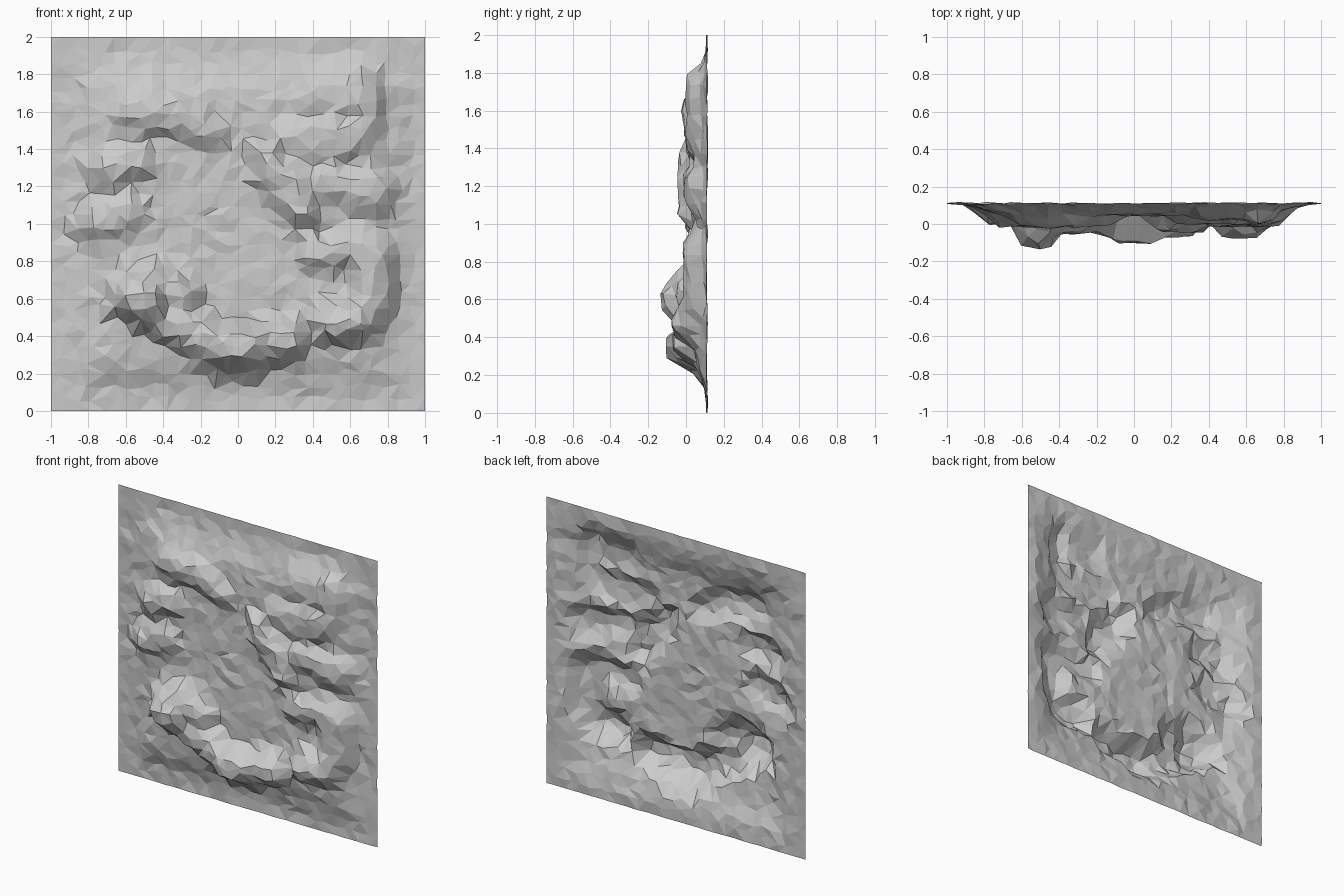
import bpy
import random
from mathutils import Vector
from mathutils.geometry import delaunay_2d_cdt, intersect_point_line

random.seed(7)
N = 29          # grid cells per side before jitter
BACK = 0.11     # y of the flat border

# Raised ridges: x0, z0, x1, z1, radius, front y
RIDGES = [
    (-0.54, 1.60, -0.32, 1.58, 0.22, -0.02),   # upper left brow
    (-0.32, 1.58, -0.16, 1.50, 0.19, -0.01),
    (-0.68, 1.29, -0.54, 1.33, 0.19, -0.02),   # left middle lobe
    (-0.72, 1.00, -0.60, 1.06, 0.22, 0.00),    # left lower lobe
    (0.17, 1.34, 0.20, 1.24, 0.17, -0.04),     # centre right crest
    (0.28, 1.22, 0.35, 1.05, 0.18, -0.04),
    (0.30, 1.45, 0.58, 1.45, 0.24, 0.00),      # right bands
    (0.40, 1.68, 0.62, 1.66, 0.22, 0.02),
    (0.67, 1.74, 0.67, 1.50, 0.16, 0.00),
    (0.45, 1.21, 0.70, 1.17, 0.22, -0.01),
    (0.42, 0.84, 0.68, 0.86, 0.20, -0.01),
    (0.71, 0.84, 0.70, 0.54, 0.20, -0.01),     # lower right edge
    (0.53, 0.46, 0.62, 0.48, 0.20, -0.07),
    (-0.52, 0.60, -0.51, 0.59, 0.24, -0.135),  # lower left knob
    (-0.44, 0.69, -0.32, 0.60, 0.20, -0.05),
    (-0.38, 0.48, -0.15, 0.37, 0.22, -0.05),   # bottom roll
    (-0.06, 0.34, 0.06, 0.34, 0.22, -0.105),
    (0.10, 0.35, 0.26, 0.37, 0.20, -0.07),
]


def smooth(t):
    t = max(0.0, min(1.0, t))
    return t * t * (3 - 2 * t)


def surface_y(x, z):
    # broad swell with rounded corners inside the flat border
    swell = smooth((1 - abs(x) - 0.06) / 0.28) * smooth((min(z, 2 - z) - 0.07) / 0.26)
    y = BACK - 0.062 * swell
    p = Vector((x, z))
    for x0, z0, x1, z1, r, front in RIDGES:
        a, b = Vector((x0, z0)), Vector((x1, z1))
        hit, f = intersect_point_line(p, a, b)
        near = a.lerp(b, max(0.0, min(1.0, f)))
        d = p - near
        if d.y < 0:
            d.y *= 1.15          # steeper undersides
        y = min(y, BACK + (front - BACK) * smooth(1.25 * (1 - d.length / r)))
    return y


# Irregular points with a straight border
step = 2 / N
points = []
for i in range(N + 1):
    for j in range(N + 1):
        x, z = -1 + i * step, j * step
        if 0 < i < N:
            x += random.uniform(-0.33, 0.33) * step
        if 0 < j < N:
            z += random.uniform(-0.33, 0.33) * step
        points.append(Vector((x, z)))

flat, _, tris, *_ = delaunay_2d_cdt(points, [], [], 0, 1e-6)

# Lift the triangulated sheet into the relief
verts = []
for p in flat:
    edge = min(1 - abs(p.x), p.y, 2 - p.y) < 0.001
    noise = 0.003 if edge else 0.008
    verts.append((p.x, surface_y(p.x, p.y) + random.uniform(-noise, noise), p.y))

mesh = bpy.data.meshes.new("relief_panel")
mesh.from_pydata(verts, [], [tuple(t) for t in tris])
mesh.update()
panel = bpy.data.objects.new("relief_panel", mesh)
bpy.context.collection.objects.link(panel)
